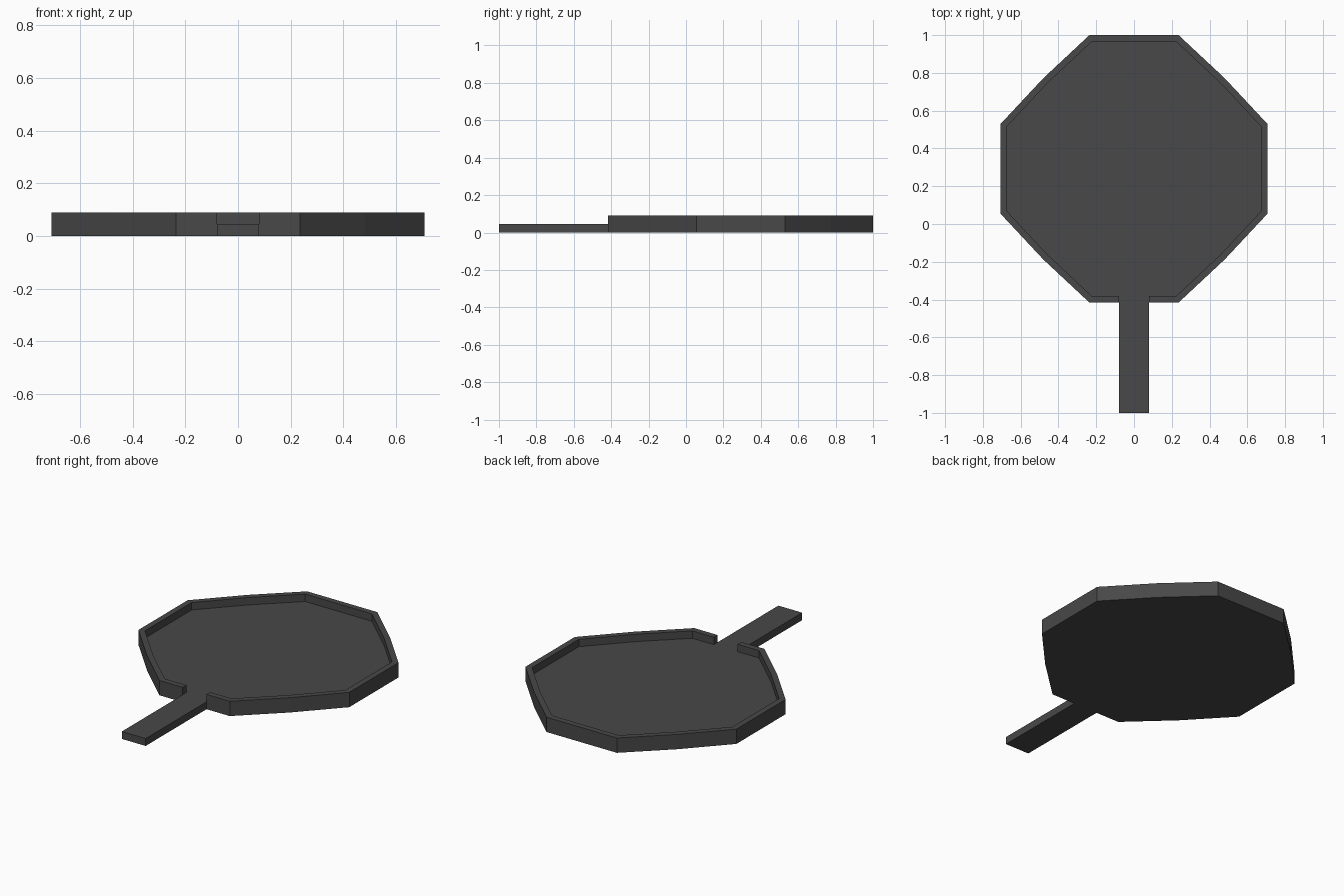
import bpy, bmesh

if "Cube" in bpy.data.objects:
    bpy.data.objects.remove(bpy.data.objects["Cube"])

CY, A, B = 0.292, 0.708, 0.236       # tray centre, half width, half side
Z_FLOOR, Z_RIM, HW = 0.045, 0.09, 0.08
INSET = 0.95
D = 0.48                             # slightly bulged middle of each diagonal

# right half of the octagonal outline, bottom to top, relative to tray centre
right = [(B, -A), (D, -D), (A, -B), (A, B), (D, D), (B, A)]
ring = right + [(-x, y) for x, y in reversed(right)]


def outline(s):
    """Open loop that starts and ends at the gap for the handle."""
    pts = [(x * s, CY + y * s) for x, y in ring]
    return [(HW, CY - A * s)] + pts + [(-HW, CY - A * s)]


outer, inner = outline(1), outline(INSET)
tip = [(-HW, -1.0), (HW, -1.0)]

bm = bmesh.new()
cache = {}


def vert(p, z):
    key = (round(p[0], 5), round(p[1], 5), z)
    if key not in cache:
        cache[key] = bm.verts.new(key)
    return cache[key]


def face(pts):
    bm.faces.new([vert(p, z) for p, z in pts])


# underside and floor, both running out into the handle
face([(p, 0) for p in outer + tip])
face([(p, Z_FLOOR) for p in inner + [outer[-1]] + tip + [outer[0]]])

# rim: outer wall, inner wall and top
n = len(outer)
for i in range(n - 1):
    a, b, c, d = outer[i], outer[i + 1], inner[i], inner[i + 1]
    wall = [(a, 0), (b, 0)]
    if i == n - 2:
        wall.append((b, Z_FLOOR))
    wall += [(b, Z_RIM), (a, Z_RIM)]
    if i == 0:
        wall.append((a, Z_FLOOR))
    face(wall)
    face([(c, Z_FLOOR), (d, Z_FLOOR), (d, Z_RIM), (c, Z_RIM)])
    face([(a, Z_RIM), (b, Z_RIM), (d, Z_RIM), (c, Z_RIM)])

# rim ends beside the handle
for i in (0, -1):
    face([(outer[i], Z_FLOOR), (inner[i], Z_FLOOR), (inner[i], Z_RIM), (outer[i], Z_RIM)])

# handle sides
path = [outer[-1]] + tip + [outer[0]]
for a, b in zip(path, path[1:]):
    face([(a, 0), (b, 0), (b, Z_FLOOR), (a, Z_FLOOR)])

bmesh.ops.recalc_face_normals(bm, faces=bm.faces)
mesh = bpy.data.meshes.new("tray_with_handle")
bm.to_mesh(mesh)
bm.free()

mat = bpy.data.materials.new("dark grey")
mat.diffuse_color = (0.065, 0.065, 0.065, 1)
mat.use_nodes = True
mat.node_tree.nodes["Principled BSDF"].inputs["Base Color"].default_value = mat.diffuse_color
mesh.materials.append(mat)
bpy.context.collection.objects.link(bpy.data.objects.new("tray_with_handle", mesh))
